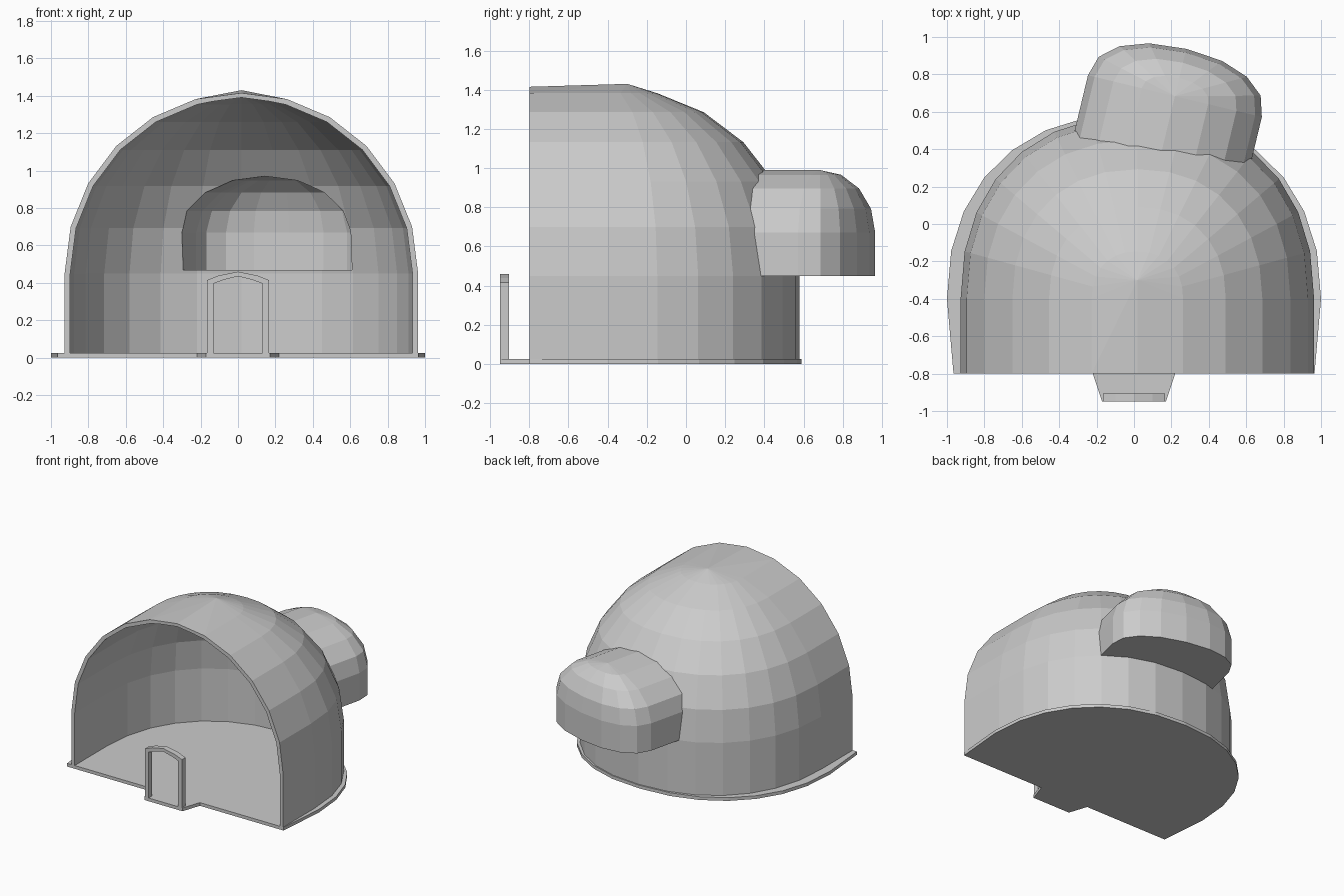
import bpy, bmesh, math
from mathutils import Matrix

if "Cube" in bpy.data.objects:
    bpy.data.objects.remove(bpy.data.objects["Cube"])


def new_object(name, bm):
    bmesh.ops.recalc_face_normals(bm, faces=bm.faces)
    mesh = bpy.data.meshes.new(name)
    bm.to_mesh(mesh)
    bm.free()
    obj = bpy.data.objects.new(name, mesh)
    bpy.context.collection.objects.link(obj)
    return obj


def plan(rx, ry, n, p=0.9):
    # half of a slightly squared ellipse, from +x round the back to -x
    pts = []
    for i in range(n + 1):
        t = math.pi * i / n
        c, s = math.cos(t), max(math.sin(t), 0)
        if abs(c) < 1e-6:
            c = 0
        if s < 1e-6:
            s = 0
        pts.append((math.copysign(abs(c) ** p, c) * rx, s ** p * ry))
    return pts


def vault(name, rx, ry, rz, base, spring, front, sides, rings, matrix, peak=None):
    # straight arch at the front, running into a half dome at the back
    bm = bmesh.new()
    levels = [(1, base)]
    for j in range(rings + 1):
        e = math.pi / 2 * j / rings
        levels.append((math.cos(e), spring + rz * math.sin(e)))
    outline = plan(rx, ry, sides)
    for k, z in levels:
        for x, y in (outline if k > 1e-4 else [(0, 0)]):
            bm.verts.new((x * k, y * k, z))
        for s in (-1, 1):
            bm.verts.new((s * rx * k, front, z))
    if peak:
        bm.verts.new(peak)
    bmesh.ops.remove_doubles(bm, verts=bm.verts, dist=1e-4)
    bmesh.ops.convex_hull(bm, input=bm.verts)
    loose = [v for v in bm.verts if not v.link_faces]
    bmesh.ops.delete(bm, geom=loose, context='VERTS')
    bmesh.ops.dissolve_limit(bm, angle_limit=0.01, verts=bm.verts, edges=bm.edges)
    bm.transform(matrix)
    return new_object(name, bm)


def prism(name, pts, to3d, shift):
    # extrude a flat outline
    bm = bmesh.new()
    face = bm.faces.new([bm.verts.new(to3d(a, b)) for a, b in pts])
    ext = bmesh.ops.extrude_face_region(bm, geom=[face])
    verts = [g for g in ext['geom'] if isinstance(g, bmesh.types.BMVert)]
    bmesh.ops.translate(bm, verts=verts, vec=shift)
    return new_object(name, bm)


def combine(target, tool, operation):
    mod = target.modifiers.new("bool", 'BOOLEAN')
    mod.operation, mod.object, mod.solver = operation, tool, 'EXACT'
    bpy.context.view_layer.objects.active = target
    bpy.ops.object.modifier_apply(modifier=mod.name)
    bpy.data.objects.remove(tool, do_unlink=True)


# main shell and rear alcove, hollowed together
main = Matrix.Translation((0.018, -0.4, 0))
side = Matrix.Translation((0.165, 0.46, 0)) @ Matrix.Rotation(math.radians(-13.5), 4, 'Z')
alcove = side @ Matrix.Translation((0, 0.23, 0))
shell = vault("dome_shell", 0.945, 0.98, 0.965, 0.012, 0.45, -0.4, 14, 6, main, (0, 0.1, 1.43))
combine(shell, vault("alcove_outer", 0.478, 0.26, 0.32, 0.45, 0.67, -0.46, 8, 4, alcove), 'UNION')
combine(shell, vault("dome_inner", 0.915, 0.95, 0.935, -0.1, 0.45, -0.7, 14, 6, main, (0, 0.1, 1.40)), 'DIFFERENCE')
combine(shell, vault("alcove_inner", 0.455, 0.24, 0.30, 0.468, 0.67, -0.56, 8, 4, alcove), 'DIFFERENCE')

# floor plate with entrance tongue
floor = [(x, y - 0.4) for x, y in plan(1.0, 0.99, 14)]
floor += [(-0.965, -0.8), (-0.22, -0.8), (-0.17, -0.95), (0.17, -0.95), (0.22, -0.8), (0.965, -0.8)]
prism("floor_plate", floor, lambda a, b: (a, b, 0), (0, 0, 0.026))

# free-standing door frame
outer = [(0.165, 0.026), (0.165, 0.415), (0.10, 0.44), (0, 0.46)]
inner = [(0.132, 0.026), (0.132, 0.395), (0.08, 0.415), (0, 0.435)]


def arch(half):
    return half + [(-x, z) for x, z in half[-2::-1]]


prism("door_frame", arch(outer) + arch(inner)[::-1], lambda a, b: (a, -0.95, b), (0, 0.045, 0))
